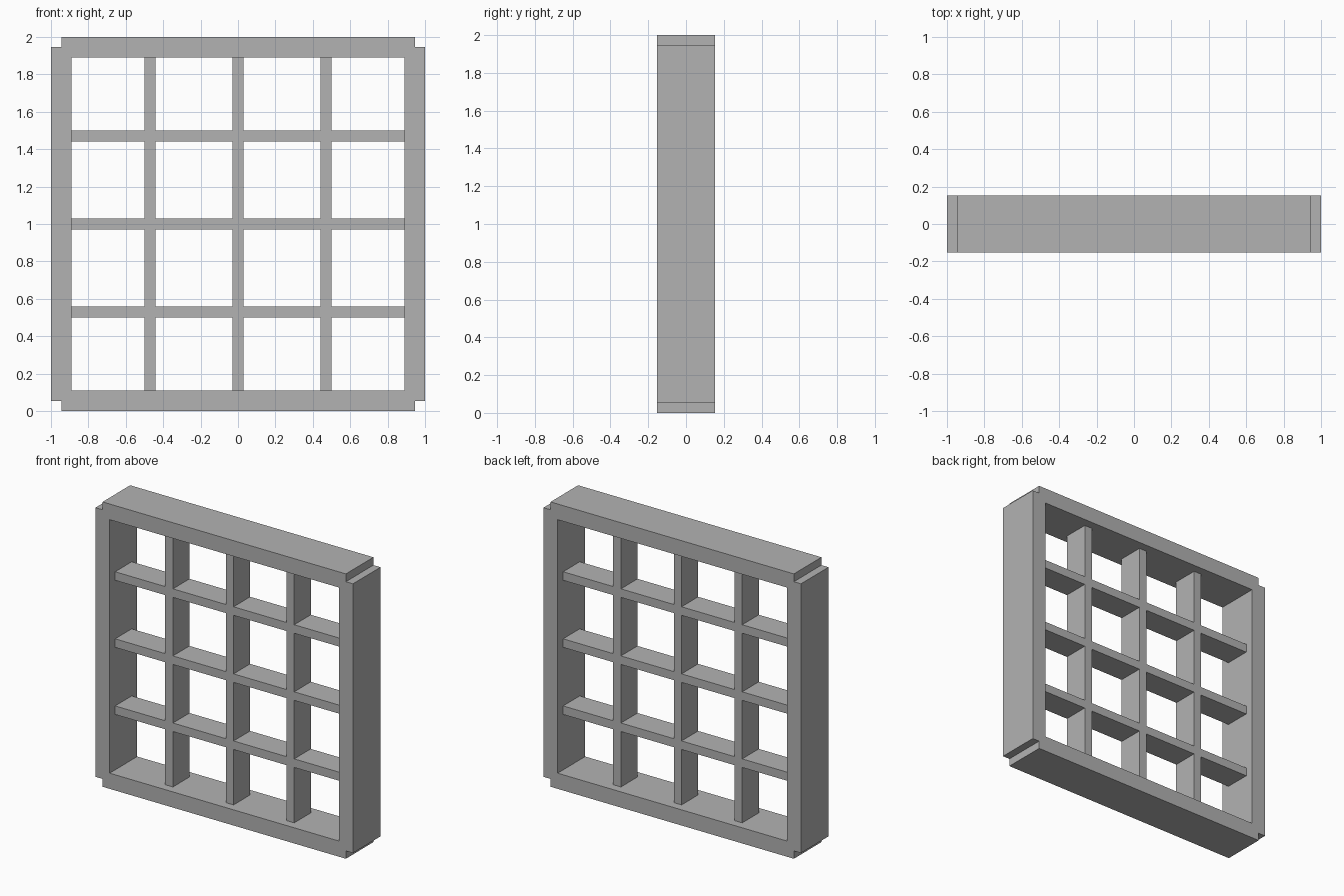
import bpy
import bmesh

default = bpy.data.objects.get("Cube")
if default:
    bpy.data.objects.remove(default, do_unlink=True)

grey = bpy.data.materials.new("plain_grey")
grey.use_nodes = True
colour = (0.448, 0.448, 0.448, 1)
grey.diffuse_color = colour
grey.node_tree.nodes["Principled BSDF"].inputs["Base Color"].default_value = colour

OUTER, NOTCH, INNER = 1.0, 0.945, 0.89
FRAME_DEPTH, BAR_DEPTH = 0.306, 0.184
BAR_PITCH, BAR_HALF = 0.471, 0.03


def extruded_grid(name, lines, filled, depth):
    """Solid made from the filled cells of a square grid, extruded along y."""
    bm = bmesh.new()
    verts = [[bm.verts.new((x, -depth / 2, z + OUTER)) for z in lines] for x in lines]
    cells = range(len(lines) - 1)
    for i in cells:
        for k in cells:
            if filled(i, k):
                bm.faces.new((verts[i][k], verts[i + 1][k],
                              verts[i + 1][k + 1], verts[i][k + 1]))
    bmesh.ops.delete(bm, geom=[v for v in bm.verts if not v.link_faces], context='VERTS')
    front = bm.faces[:]
    copy = bmesh.ops.extrude_face_region(bm, geom=front, use_keep_orig=True)
    moved = [g for g in copy["geom"] if isinstance(g, bmesh.types.BMVert)]
    bmesh.ops.translate(bm, verts=moved, vec=(0, depth, 0))
    bmesh.ops.recalc_face_normals(bm, faces=bm.faces[:])
    mesh = bpy.data.meshes.new(name)
    bm.to_mesh(mesh)
    bm.free()
    mesh.materials.append(grey)
    obj = bpy.data.objects.new(name, mesh)
    bpy.context.collection.objects.link(obj)
    return obj


# Outer frame with a small notch at each corner
frame_lines = [-OUTER, -NOTCH, -INNER, INNER, NOTCH, OUTER]
last = len(frame_lines) - 2
extruded_grid(
    "outer_frame", frame_lines,
    lambda i, k: (i, k) != (2, 2) and not (i in (0, last) and k in (0, last)),
    FRAME_DEPTH)

# Recessed lattice of crossing bars; odd grid cells are the bars
bar_lines = [-INNER]
for n in (-1, 0, 1):
    bar_lines += [n * BAR_PITCH - BAR_HALF, n * BAR_PITCH + BAR_HALF]
bar_lines.append(INNER)
extruded_grid("lattice_bars", bar_lines, lambda i, k: i % 2 or k % 2, BAR_DEPTH)
